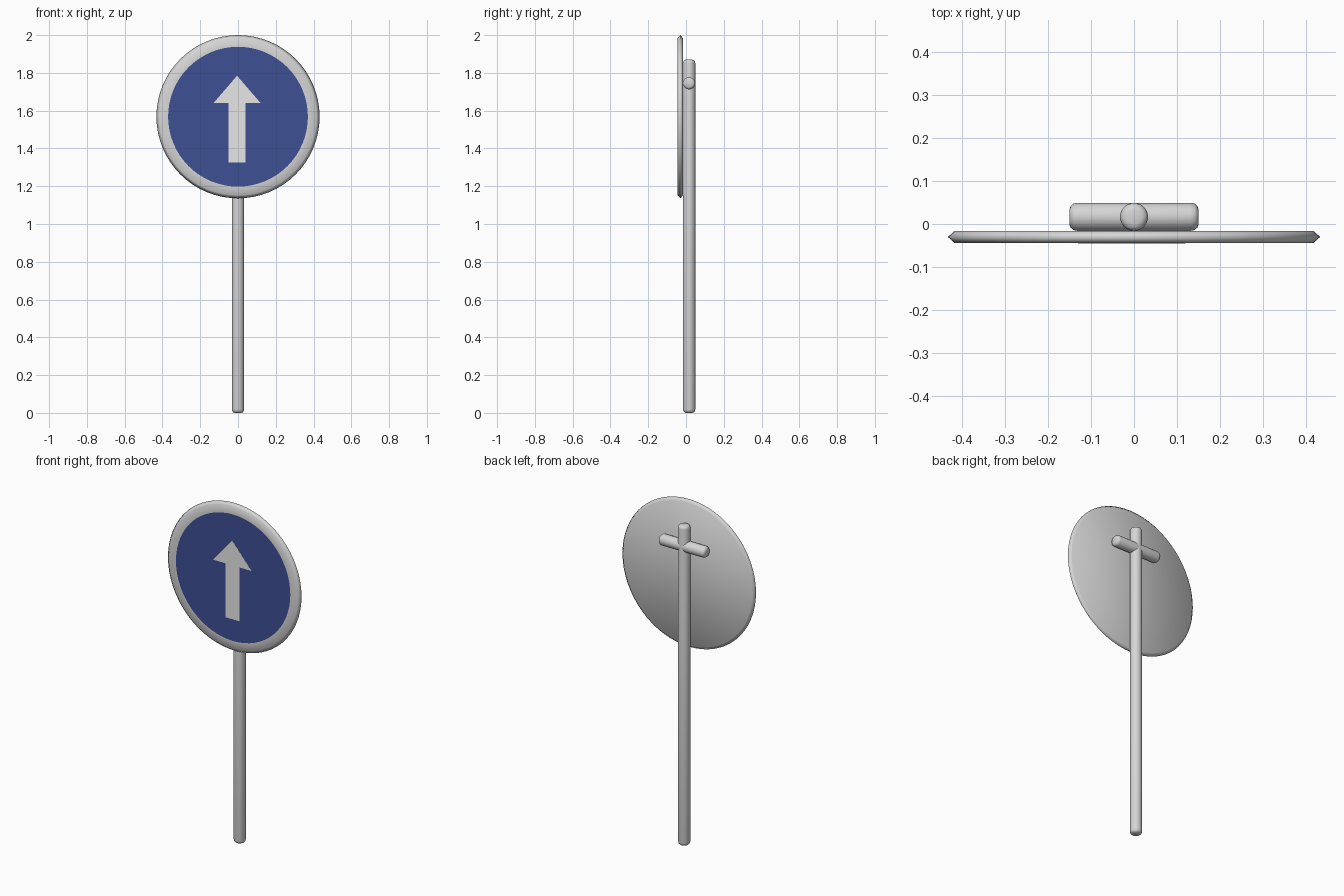
import bpy, bmesh, math
from mathutils import Matrix, Vector

if "Cube" in bpy.data.objects:
    bpy.data.objects.remove(bpy.data.objects["Cube"])


def material(name, rgb):
    m = bpy.data.materials.new(name)
    m.diffuse_color = (*rgb, 1)
    m.use_nodes = True
    m.node_tree.nodes["Principled BSDF"].inputs["Base Color"].default_value = m.diffuse_color
    return m


GREY = material("metal grey", (0.67, 0.67, 0.67))
WHITE = material("arrow white", (0.8, 0.8, 0.8))
BLUE = material("sign blue", (0.047, 0.08, 0.296))


def finish(bm, name, mat, smooth=True):
    bmesh.ops.recalc_face_normals(bm, faces=bm.faces)
    me = bpy.data.meshes.new(name)
    bm.to_mesh(me)
    bm.free()
    me.materials.append(mat)
    for p in me.polygons:
        p.use_smooth = smooth
    ob = bpy.data.objects.new(name, me)
    bpy.context.collection.objects.link(ob)
    return ob


def lathe(name, profile, sides, matrix, mat):
    """Revolve (radius, height) pairs round local z and cap both ends."""
    bm = bmesh.new()
    rings = [[bm.verts.new((r * math.cos(2 * math.pi * i / sides),
                            r * math.sin(2 * math.pi * i / sides), h))
              for i in range(sides)] for r, h in profile]
    for a, b in zip(rings, rings[1:]):
        for i in range(sides):
            j = (i + 1) % sides
            bm.faces.new((a[i], a[j], b[j], b[i]))
    bm.faces.new(rings[0][::-1])
    bm.faces.new(rings[-1])
    bm.transform(matrix)
    return finish(bm, name, mat)


def tube(name, length, matrix):
    """Round bar with softened ends."""
    r = 0.0325
    end = [(0.017, 0), (0.025, 0.003), (0.0305, 0.009), (r, 0.019)]
    profile = end + [(a, length - h) for a, h in reversed(end)]
    return lathe(name, profile, 32, matrix, GREY)


POST_Y, SIGN_Z = 0.0165, 1.568
to_front = Matrix.Rotation(math.radians(90), 4, 'X')    # local z -> -y

# Post and the crossbar that holds the disc
tube("post", 1.87, Matrix.Translation((0, POST_Y, 0)))
tube("crossbar", 0.30, Matrix.Translation((-0.15, POST_Y, 1.745))
     @ Matrix.Rotation(math.radians(90), 4, 'Y'))

# Round sign plate with a pointed rim
lathe("sign_plate", [(0.416, 0.016), (0.432, 0.030), (0.416, 0.0445), (0.37, 0.0445)],
      64, Matrix.Translation((0, 0, SIGN_Z)) @ to_front, GREY)

# Blue face
bm = bmesh.new()
bmesh.ops.create_circle(bm, cap_ends=True, segments=64, radius=0.37,
                        matrix=Matrix.Translation((0, -0.0452, SIGN_Z)) @ to_front)
face = finish(bm, "blue_face", BLUE, False)
if face.data.polygons[0].normal.y > 0:
    face.data.flip_normals()

# White upward arrow, a thin plate
outline = [(-0.049, 1.325), (0.041, 1.325), (0.041, 1.64), (0.12, 1.64),
           (-0.005, 1.785), (-0.13, 1.64), (-0.049, 1.64)]
bm = bmesh.new()
flat = bm.faces.new([bm.verts.new((x, -0.0453, z)) for x, z in outline])
out = bmesh.ops.extrude_face_region(bm, geom=[flat])
bmesh.ops.translate(bm, vec=Vector((0, -0.0007, 0)),
                    verts=[g for g in out["geom"] if isinstance(g, bmesh.types.BMVert)])
finish(bm, "arrow", WHITE, False)
